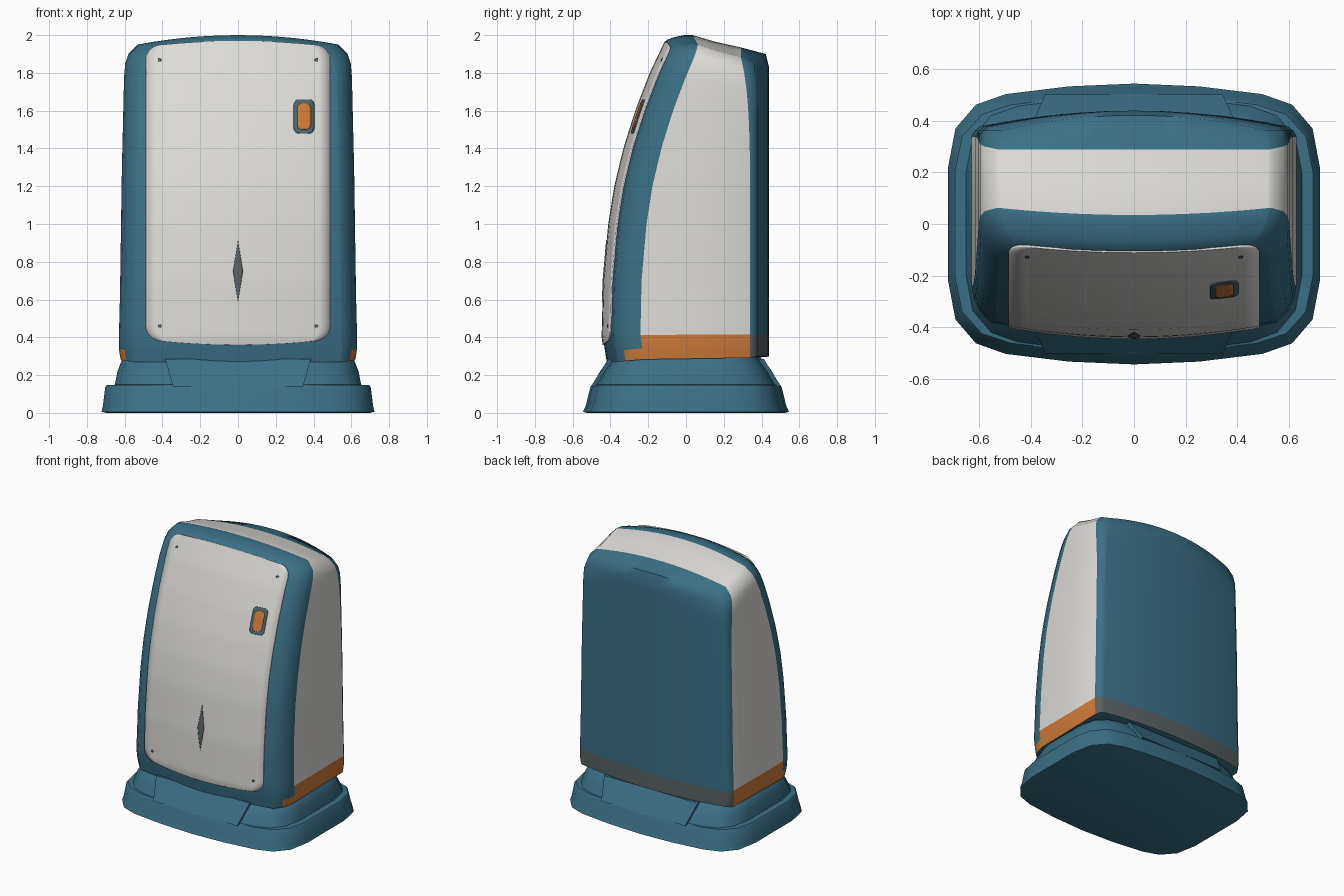
import bpy, bmesh, math

cube = bpy.data.objects.get("Cube")
if cube:
    bpy.data.objects.remove(cube, do_unlink=True)


def material(name, rgb):
    m = bpy.data.materials.new(name)
    m.use_nodes = True
    col = (*rgb, 1)
    m.diffuse_color = col
    m.node_tree.nodes["Principled BSDF"].inputs["Base Color"].default_value = col
    return m


TEAL = material("teal", (.042, .162, .235))
WHITE = material("warm_white", (.72, .71, .68))
ORANGE = material("orange", (.62, .195, .04))
GREY = material("dark_grey", (.10, .12, .125))
SLATE = material("slate", (.07, .13, .16))


def finish(name, bm, mats, angle=40):
    mesh = bpy.data.meshes.new(name)
    bm.to_mesh(mesh)
    bm.free()
    for m in mats:
        mesh.materials.append(m)
    mesh.shade_smooth()
    mesh.set_sharp_from_angle(angle=math.radians(angle))
    obj = bpy.data.objects.new(name, mesh)
    bpy.context.collection.objects.link(obj)
    return obj


def interp(table, t):
    for (a, fa), (b, fb) in zip(table, table[1:]):
        if t <= b:
            return fa + (fb - fa) * max(0, t - a) / (b - a)
    return table[-1][1]


# Front curve of the case, seen from the side, and its gentle sideways bulge
FRONT = [(.27, -.42), (.4, -.44), (.7, -.432), (1, -.405), (1.2, -.373),
         (1.4, -.325), (1.6, -.262), (1.8, -.185), (2, -.09)]
WIDTH = [(0, .622), (.04, .632), (.2, .625), (.6, .615), (.9, .603),
         (.94, .597), (.97, .58), (1, .53)]


def front_y(x, z):
    return interp(FRONT, z) + .06 * (x / .57) ** 2


# Stations from front to back: distance behind front, side inset, top height
STATIONS = [(0, .075, 1.975), (.035, .032, 1.99), (.08, .008, 2), (.125, 0, 2),
            (None, 0, 1.965), (None, 0, 1.935), (None, .012, 1.90), (None, .035, 1.83)]
LAST = len(STATIONS) - 1
US = [math.sin(math.pi / 2 * i / 8) for i in range(-8, 9)]
VS = [0, .035, .078] + [.078 + .862 * i / 20 for i in range(1, 21)] + [.97, 1]


def case_point(i, j, k):
    u, v = US[i], VS[j]
    dist, inset, top = STATIONS[k]
    bottom = .27 + .03 * k / LAST
    x = u * (interp(WIDTH, v) - inset)
    z = bottom + (top - .05 * u * u - bottom) * v
    back = .44 - .06 * u * u
    seam = .34 - .05 * v ** 8
    if dist is not None:
        y = front_y(x, z) + dist
    else:
        y = {4: (front_y(x, z) + .125 + seam) / 2, 5: seam,
             6: back - .018, 7: back}[k]
    return x, y, z


# Main case: a shaped box grid, coloured by station and height
bm = bmesh.new()
verts = {}


def vert(key):
    if key not in verts:
        verts[key] = bm.verts.new(case_point(*key))
    return verts[key]


def face(keys, mat):
    bm.faces.new([vert(k) for k in keys]).material_index = mat


nu, nv = len(US) - 1, len(VS) - 1
for k, mat in ((0, 0), (LAST, 0)):
    for i in range(nu):
        for j in range(nv):
            low = 3 if k and j < 2 else mat
            face([(i, j, k), (i + 1, j, k), (i + 1, j + 1, k), (i, j + 1, k)], low)
for k in range(LAST):
    middle = 3 <= k < 5
    for i in (0, nu):
        for j in range(nv):
            mat = 1 if middle else 0
            if j < 2:
                mat = 3 if k >= 5 else 2 if k >= 1 + 2 * j else 0
            face([(i, j, k), (i, j, k + 1), (i, j + 1, k + 1), (i, j + 1, k)], mat)
    for j in (0, nv):
        for i in range(nu):
            face([(i, j, k), (i + 1, j, k), (i + 1, j, k + 1), (i, j, k + 1)],
                 1 if j and middle else 0)
bmesh.ops.recalc_face_normals(bm, faces=bm.faces)
finish("case", bm, [TEAL, WHITE, ORANGE, GREY], 60)


def front_plate(name, mat, cx, cz, hw, hh, r, lift, arch=0, rows=32, cols=16):
    """Thin rounded plate (or a diamond when r is 0) lying on the front."""
    bm = bmesh.new()
    grid = []
    for a in range(rows + 1):
        v = math.sin(math.pi * (a / rows - .5))
        if r:
            over = max(0, abs(v) * hh - (hh - r))
            w = hw - r + math.sqrt(max(0, r * r - over * over))
        else:
            w = max(.001, hw * (1 - abs(v)))
        row = []
        for b in range(cols + 1):
            dx = w * (2 * b / cols - 1)
            x, z = cx + dx, cz + v * hh + arch * v * (1 - (dx / hw) ** 2)
            row.append(bm.verts.new((x, front_y(x, z) - lift, z)))
        grid.append(row)
    for lo, hi in zip(grid, grid[1:]):
        for b in range(cols):
            bm.faces.new((lo[b], lo[b + 1], hi[b + 1], hi[b]))
    obj = finish(name, bm, [mat])
    solid = obj.modifiers.new("thickness", "SOLIDIFY")
    solid.thickness, solid.offset = .009, -1


# Front panel with its slot, mark and corner screws
front_plate("front_panel", WHITE, 0, 1.165, .488, .775, .07, .007, arch=.03, rows=48)
front_plate("slot_frame", SLATE, .35, 1.57, .055, .09, .03, .011, rows=16, cols=6)
front_plate("slot_insert", ORANGE, .35, 1.57, .036, .068, .025, .014, rows=16, cols=6)
front_plate("centre_mark", GREY, 0, .75, .026, .165, 0, .010, rows=16, cols=4)
for x in (-.415, .415):
    for z in (.46, 1.87):
        front_plate("corner_screw", GREY, x, z, .009, .009, .009, .010, rows=8, cols=4)

# Foot: a stack of rounded rings, flange below and neck above
QUARTER = [(1, 0), (1, .4), (.96, .68), (.85, .85), (.69, .925), (.35, .98)]
RINGS = [(.70, .525, 0), (.722, .545, .006), (.715, .53, .04), (.703, .507, .135),
         (.695, .50, .147), (.652, .495, .149), (.638, .455, .22),
         (.615, .41, .28), (.55, .34, .33)]
outline = list(QUARTER)
for _ in range(1):
    outline += [(0, 1)] + [(-x, y) for x, y in reversed(QUARTER)]
outline += [(-x, -y) for x, y in QUARTER[1:]] + [(0, -1)]
outline += [(x, -y) for x, y in reversed(QUARTER[1:])]
bm = bmesh.new()
rings = [[bm.verts.new((x * hx, y * hy, z)) for x, y in outline] for hx, hy, z in RINGS]
n = len(outline)
for lo, hi in zip(rings, rings[1:]):
    for i in range(n):
        bm.faces.new((lo[i], lo[(i + 1) % n], hi[(i + 1) % n], hi[i]))
bm.faces.new(rings[0])
bm.faces.new(rings[-1])
bmesh.ops.recalc_face_normals(bm, faces=bm.faces)
finish("foot", bm, [TEAL])

# Sloping ramps on the front and back of the neck
for name, side in (("front_ramp", -1), ("back_ramp", 1)):
    bm = bmesh.new()
    for w, y, z in ((.345, .503, .14), (.345, .40, .14), (.385, .412, .285), (.385, .33, .285)):
        for s in (-1, 1):
            bm.verts.new((s * w, side * y, z))
    bmesh.ops.convex_hull(bm, input=bm.verts)
    bmesh.ops.recalc_face_normals(bm, faces=bm.faces)
    finish(name, bm, [TEAL], 30)
